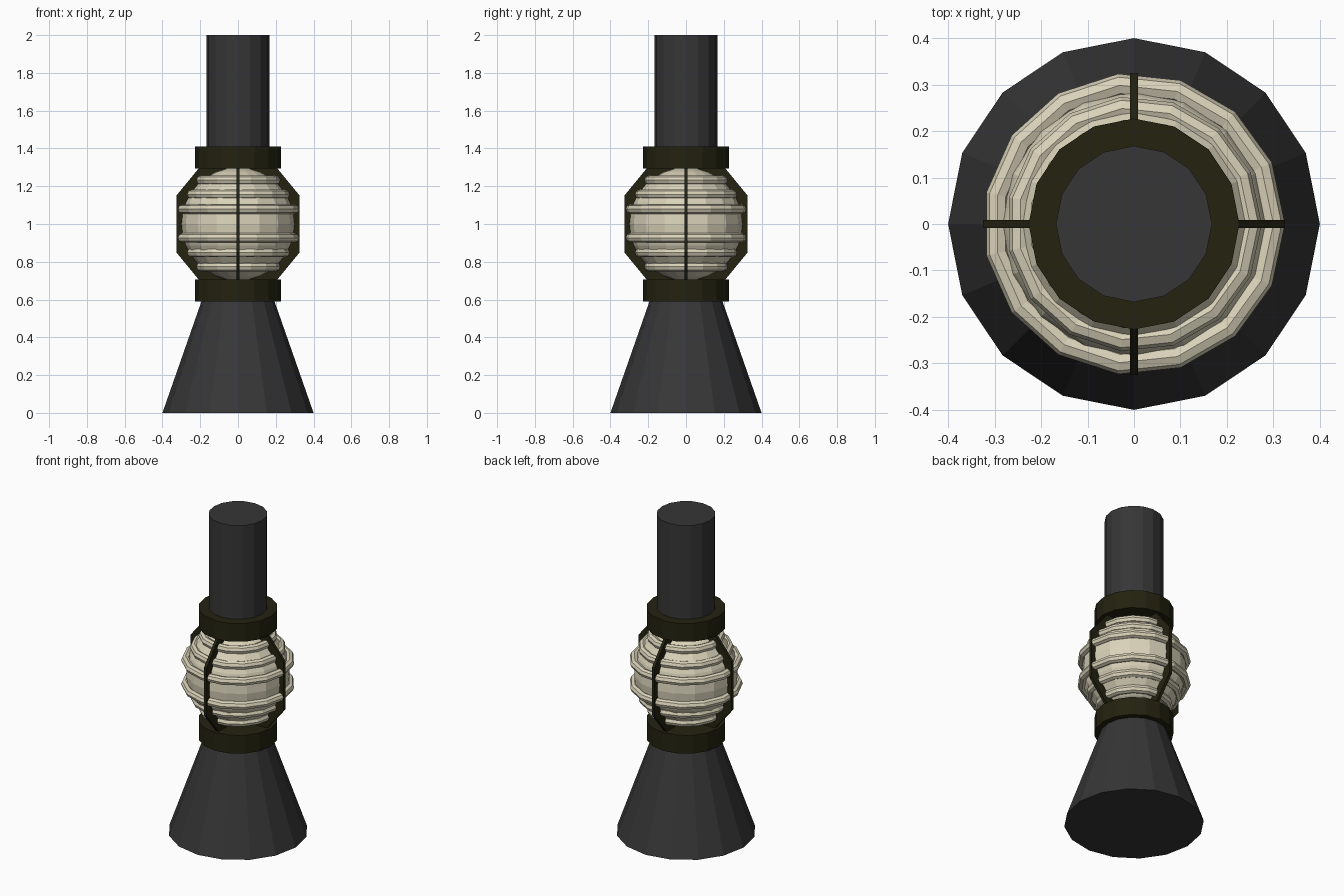
import bpy, bmesh, math
from mathutils import Matrix

if "Cube" in bpy.data.objects:
    bpy.data.objects.remove(bpy.data.objects["Cube"])


def material(name, rgb):
    m = bpy.data.materials.new(name)
    m.diffuse_color = (*rgb, 1)
    m.use_nodes = True
    m.node_tree.nodes["Principled BSDF"].inputs["Base Color"].default_value = m.diffuse_color
    return m


GREY = material("dark_grey", (0.037, 0.037, 0.038))
OLIVE = material("dark_olive", (0.017, 0.016, 0.005))
CREAM = material("cream", (0.70, 0.65, 0.49))


def finish(name, bm, mat):
    bmesh.ops.recalc_face_normals(bm, faces=bm.faces)
    me = bpy.data.meshes.new(name)
    bm.to_mesh(me)
    bm.free()
    me.materials.append(mat)
    ob = bpy.data.objects.new(name, me)
    bpy.context.collection.objects.link(ob)
    return ob


def frustum(name, z0, z1, r0, r1, mat):
    bm = bmesh.new()
    bmesh.ops.create_cone(bm, cap_ends=True, segments=16, radius1=r0, radius2=r1,
                          depth=z1 - z0, matrix=Matrix.Translation((0, 0, (z0 + z1) / 2)))
    return finish(name, bm, mat)


def ring(name, z, major, minor, mat, n=15, m=8):
    bm = bmesh.new()
    rows = []
    for i in range(n):
        a = 2 * math.pi * i / n
        row = []
        for j in range(m):
            b = 2 * math.pi * j / m
            r = major + minor * math.cos(b)
            row.append(bm.verts.new((r * math.cos(a), r * math.sin(a), z + minor * math.sin(b))))
        rows.append(row)
    for i in range(n):
        p, q = rows[i], rows[(i + 1) % n]
        for j in range(m):
            k = (j + 1) % m
            bm.faces.new((p[j], q[j], q[k], p[k]))
    return finish(name, bm, mat)


# Base, stem and the two collars
frustum("base_cone", 0, 0.62, 0.40, 0.183, GREY)
frustum("upper_stem", 1.38, 2.0, 0.168, 0.168, GREY)
frustum("lower_collar", 0.59, 0.705, 0.227, 0.227, OLIVE)
frustum("upper_collar", 1.295, 1.41, 0.227, 0.227, OLIVE)

# Central globe
bm = bmesh.new()
bmesh.ops.create_uvsphere(bm, u_segments=16, v_segments=16, radius=0.30,
                          matrix=Matrix.Translation((0, 0, 1)))
finish("globe", bm, CREAM)

# Ribs around the globe, mirrored above and below the middle
for side, label in ((1, "upper"), (-1, "lower")):
    for i, (dz, major) in enumerate(((0.076, 0.30), (0.154, 0.25), (0.229, 0.20))):
        ring(f"{label}_rib_{i + 1}", 1.003 + side * dz, major, 0.025, CREAM)

# Crossed cage plates holding the globe between the collars
outline = [(0.325, -0.152), (0.325, 0.152), (0.195, 0.31),
           (-0.195, 0.31), (-0.325, 0.152), (-0.325, -0.152), (-0.195, -0.31), (0.195, -0.31)]
for k, label in enumerate(("side_cage_plate", "front_back_cage_plate")):
    bm = bmesh.new()
    face = bm.faces.new([bm.verts.new((x, -0.009, 1 + z)) for x, z in outline])
    out = bmesh.ops.extrude_face_region(bm, geom=[face])
    new = [g for g in out["geom"] if isinstance(g, bmesh.types.BMVert)]
    bmesh.ops.translate(bm, verts=new, vec=(0, 0.018, 0))
    bmesh.ops.rotate(bm, verts=bm.verts, cent=(0, 0, 0),
                     matrix=Matrix.Rotation(k * math.pi / 2, 3, 'Z'))
    finish(label, bm, OLIVE)
